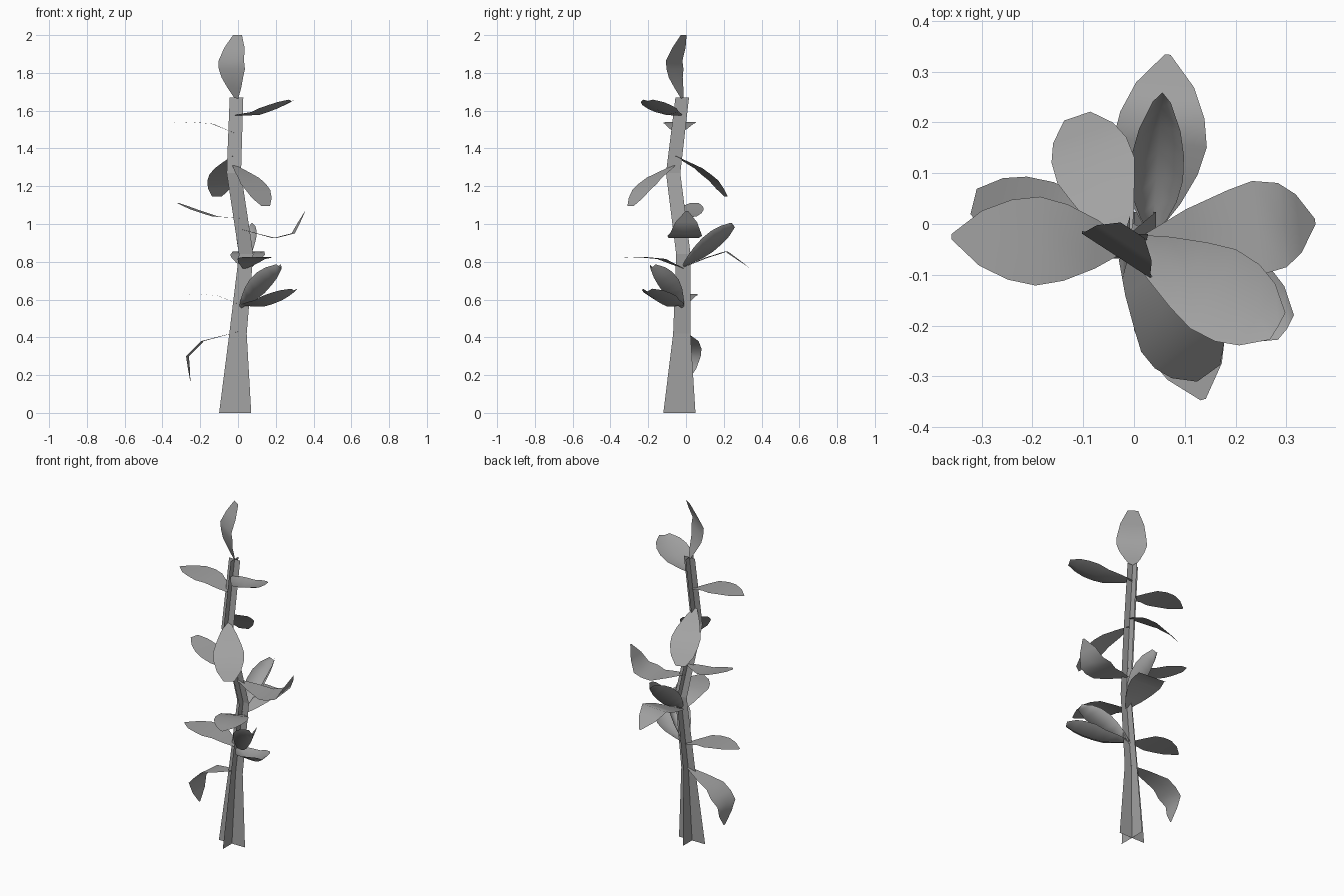
import bpy, bmesh
from math import radians, cos, sin
from mathutils import Vector

cube = bpy.data.objects.get("Cube")
if cube:
    bpy.data.objects.remove(cube)

grey = bpy.data.materials.new("plain grey")
grey.use_nodes = True
colour = (0.36, 0.36, 0.36, 1)
grey.diffuse_color = colour
grey.node_tree.nodes["Principled BSDF"].inputs["Base Color"].default_value = colour


def make_sheet(name, rows, smooth):
    """Skin a grid of points, one row of points after another."""
    bm = bmesh.new()
    grid = [[bm.verts.new(point) for point in row] for row in rows]
    for low, high in zip(grid, grid[1:]):
        for i in range(len(low) - 1):
            bm.faces.new((low[i], low[i + 1], high[i + 1], high[i]))
    for face in bm.faces:
        face.smooth = smooth
    mesh = bpy.data.meshes.new(name)
    bm.to_mesh(mesh)
    bm.free()
    mesh.materials.append(grey)
    obj = bpy.data.objects.new(name, mesh)
    bpy.context.collection.objects.link(obj)


# Stem: two crossed strips along one bent centre line (x, y, z, half width)
stem = [(-.015, -.035, 0, .085), (0, -.022, .42, .046), (.043, -.014, .84, .038),
        (-.022, -.068, 1.27, .038), (-.008, -.02, 1.67, .036)]

for name, across in (("stem_wide_strip", Vector((1, 0, 0))),
                     ("stem_deep_strip", Vector((0, 1, 0)))):
    rows = []
    for x, y, z, half in stem:
        centre = Vector((x, y, z))
        rows.append([centre - across * half, centre, centre + across * half])
    make_sheet(name, rows, False)


def stem_point(height):
    """Centre of the stem at a height."""
    for a, b in zip(stem, stem[1:]):
        if height <= b[2]:
            t = (height - a[2]) / (b[2] - a[2])
            return Vector(a[:3]).lerp(Vector(b[:3]), t)
    return Vector(stem[-1][:3])


# Leaf outlines: share of the full width from base to tip
pointed = [.12, .55, .86, 1, .9, .62, .06]
blunt = [.14, .52, .82, 1, .97, .78, .34]

# Side profiles of the leaves: outline, then (reach, rise) after the base
bends = {
    "level": (pointed, [(.12, .05), (.23, .06), (.345, .055)]),
    "rising": (blunt, [(.14, .01), (.25, .045), (.34, .08)]),
    "drooping": (blunt, [(.13, -.065), (.215, -.13), (.285, -.215)]),
    "hanging": (pointed, [(.19, -.05), (.27, -.13), (.255, -.26)]),
    "scooped": (pointed, [(.17, -.045), (.27, -.02), (.335, .1)]),
    "arched": (pointed, [(.12, .05), (.23, .085), (.35, 0)]),
    "folded": (blunt, [(.085, .07), (.18, .15), (.265, .215)]),
    "upright": (blunt, [(-.04, .11), (-.05, .2), (.01, .335)]),
}


def make_leaf(name, bend, height, azimuth, width, fold=0):
    angle = radians(azimuth)
    out = Vector((cos(angle), sin(angle), 0))
    side = Vector((-sin(angle), cos(angle), 0))
    base = stem_point(height)
    outline, profile = bends[bend]
    path = [base] + [base + out * r + Vector((0, 0, h)) for r, h in profile]
    # Two rows per path segment, ending at the tip
    spine = []
    for a, b in zip(path, path[1:]):
        spine += [a, (a + b) / 2]
    spine.append(path[-1])
    up = (path[-1] - path[0]).cross(side).normalized()
    rows = []
    for point, share in zip(spine, outline):
        half = side * width * share / 2
        lift = up * fold * share
        rows.append([point + half + lift, point - lift, point - half + lift])
    make_sheet(name, rows, True)


# Leaves: name, bend, height on stem, azimuth in degrees, width, fold
leaves = [
    ("top_leaf", "upright", 1.665, 57, .165),
    ("upper_front_leaf", "rising", 1.575, -30, .18, .01),
    ("upper_right_leaf", "level", 1.48, 177, .175),
    ("drooping_back_leaf", "drooping", 1.36, 109, .16),
    ("drooping_front_leaf", "drooping", 1.31, -54, .165),
    ("middle_right_leaf", "rising", 1.03, 166, .15),
    ("middle_left_leaf", "scooped", .97, 6, .185),
    ("arched_back_leaf", "arched", .77, 85, .185),
    ("folded_back_leaf", "folded", .78, 86, .105, .045),
    ("middle_front_leaf", "level", .765, -73, .18),
    ("folded_front_leaf", "folded", .56, -38, .115, .045),
    ("lower_front_leaf", "rising", .57, -33, .17, .022),
    ("lower_right_leaf", "level", .57, 181, .175),
    ("hanging_leaf", "hanging", .43, 174, .16),
]
for leaf in leaves:
    make_leaf(*leaf)
